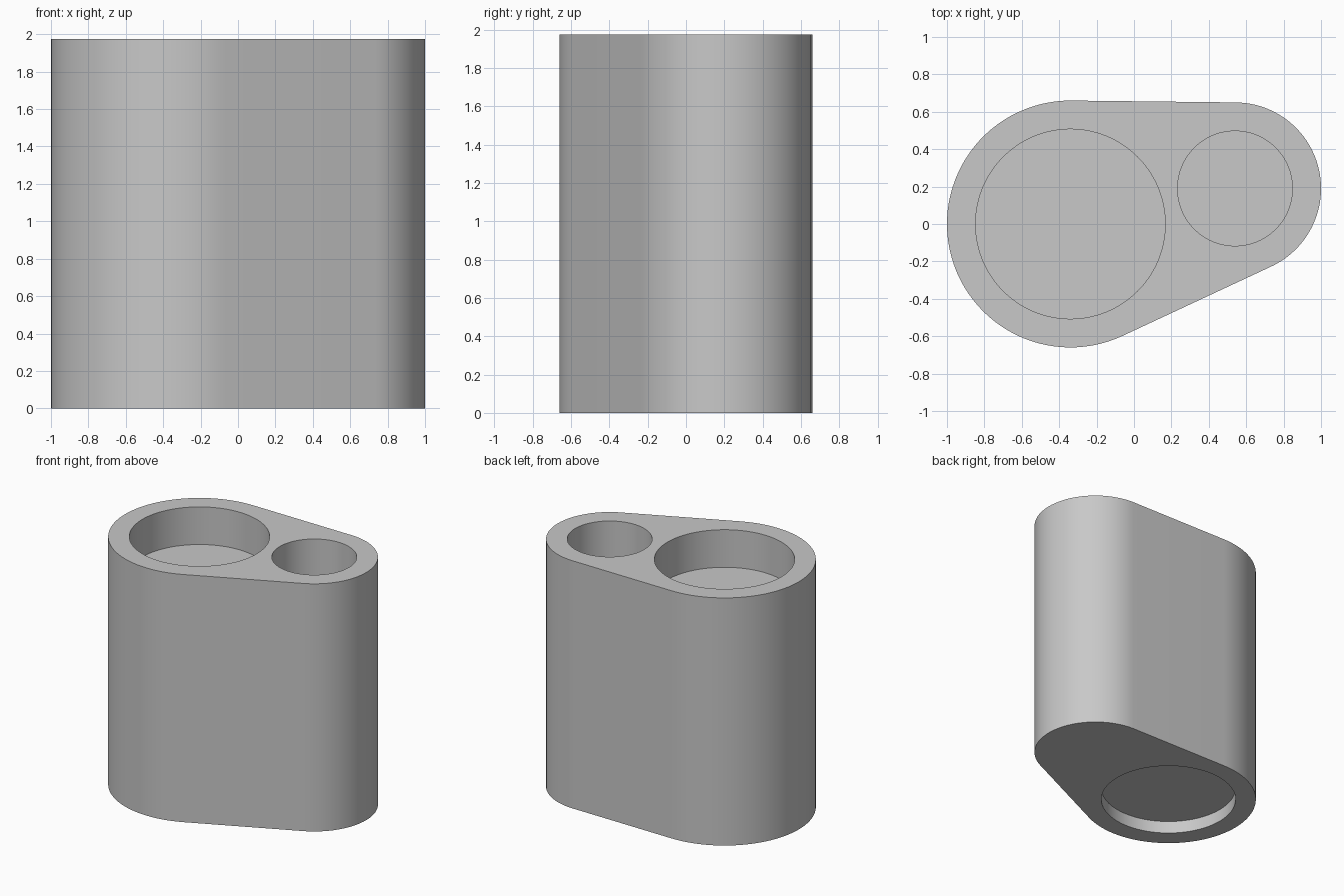
import bpy, bmesh, math
from mathutils import Vector

cube = bpy.data.objects.get("Cube")
if cube:
    bpy.data.objects.remove(cube, do_unlink=True)

HEIGHT = 1.975
LARGE, LARGE_R = Vector((-0.34, 0.0)), 0.66
SMALL, SMALL_R = Vector((0.54, 0.19)), 0.46
WALL = 0.153
STEPS = 56

grey = bpy.data.materials.new("plain grey")
grey.use_nodes = True
colour = (0.58, 0.58, 0.58, 1)
grey.diffuse_color = colour
grey.node_tree.nodes["Principled BSDF"].inputs["Base Color"].default_value = colour


def arc(centre, radius, start, end, steps=STEPS):
    """Points along an arc, both ends included."""
    angles = [start + (end - start) * i / steps for i in range(steps + 1)]
    return [centre + radius * Vector((math.cos(a), math.sin(a))) for a in angles]


def prism(name, points, bottom, top):
    """Extrude a closed outline between two heights."""
    bm = bmesh.new()
    base = bm.faces.new([bm.verts.new((p.x, p.y, bottom)) for p in points])
    up = bmesh.ops.extrude_face_region(bm, geom=[base])["geom"]
    bmesh.ops.translate(bm, vec=(0, 0, top - bottom),
                        verts=[v for v in up if isinstance(v, bmesh.types.BMVert)])
    bmesh.ops.recalc_face_normals(bm, faces=bm.faces[:])
    mesh = bpy.data.meshes.new(name)
    bm.to_mesh(mesh)
    bm.free()
    mesh.materials.append(grey)
    obj = bpy.data.objects.new(name, mesh)
    bpy.context.collection.objects.link(obj)
    return obj


def cut_well(name, centre, radius, bottom, top):
    """Cut a round well out of the body."""
    circle = arc(centre, radius, 0, math.tau, 2 * STEPS)[:-1]
    cutter = prism(name, circle, bottom, top)
    cutter.hide_render = True
    mod = body.modifiers.new(name, "BOOLEAN")
    mod.operation = "DIFFERENCE"
    mod.solver = "EXACT"
    mod.object = cutter
    bpy.ops.object.modifier_apply(modifier=mod.name)
    bpy.data.objects.remove(cutter, do_unlink=True)


# Body: two rounded ends joined by their outer tangents
axis = SMALL - LARGE
heading = math.atan2(axis.y, axis.x)
spread = math.acos((LARGE_R - SMALL_R) / axis.length)
upper, lower = heading + spread, heading - spread
outline = arc(LARGE, LARGE_R, upper, lower + math.tau) + arc(SMALL, SMALL_R, lower, upper)
body = prism("holder_body", outline, 0, HEIGHT)
bpy.ops.object.select_all(action="DESELECT")
body.select_set(True)
bpy.context.view_layer.objects.active = body

# Shallow large well, deep small well and the recess underneath
cut_well("large_well", LARGE, LARGE_R - WALL, HEIGHT - 0.3, HEIGHT + 0.1)
cut_well("small_well", SMALL, SMALL_R - WALL, WALL, HEIGHT + 0.1)
cut_well("base_recess", LARGE, LARGE_R - WALL, -0.1, 0.1)

bpy.ops.object.shade_smooth_by_angle(angle=math.radians(30))
